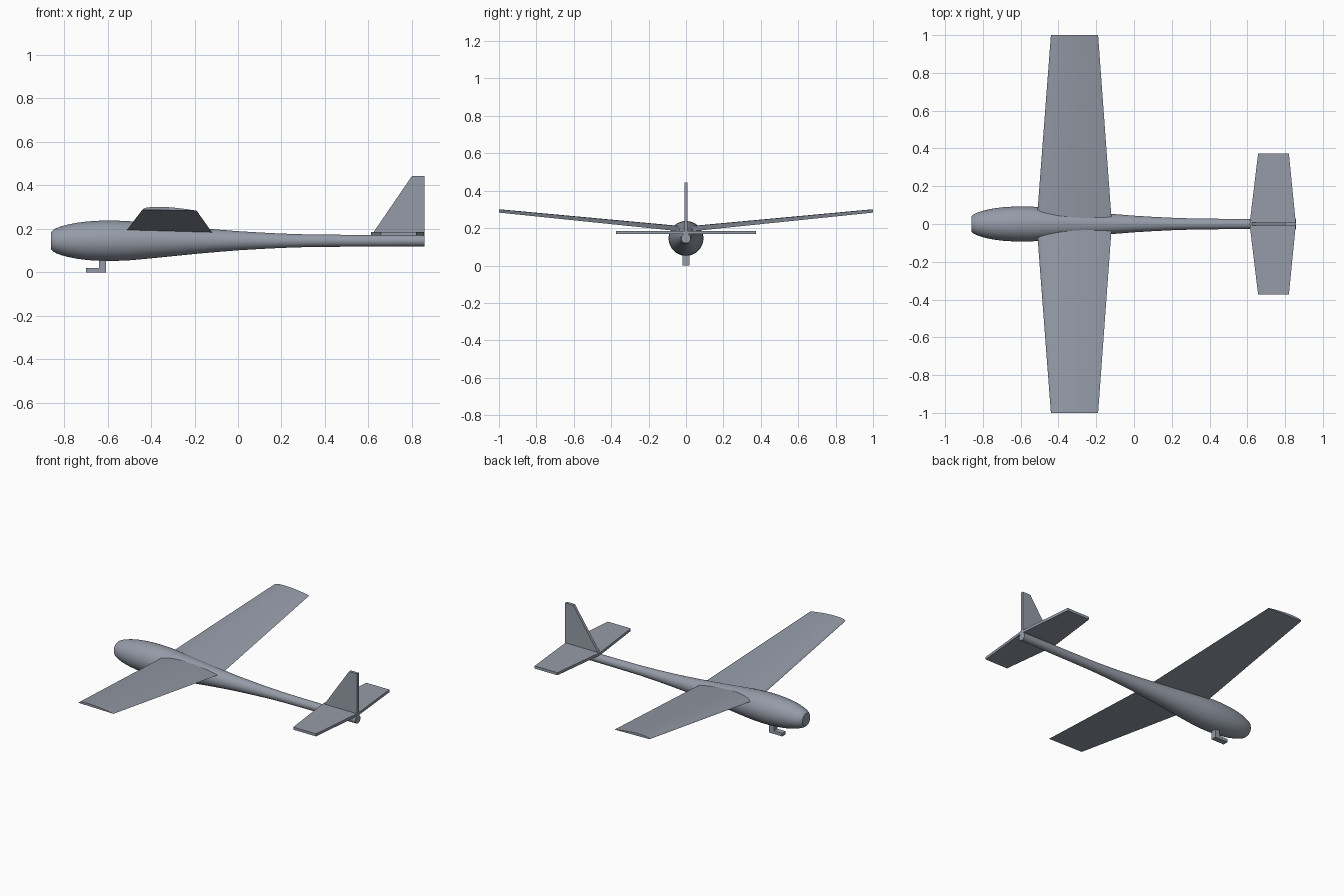
import bpy, bmesh, math

if "Cube" in bpy.data.objects:
    bpy.data.objects.remove(bpy.data.objects["Cube"])

grey = bpy.data.materials.new("blue_grey")
grey.diffuse_color = (0.30, 0.33, 0.39, 1)
grey.use_nodes = True
grey.node_tree.nodes["Principled BSDF"].inputs["Base Color"].default_value = grey.diffuse_color


def loft(name, rings, smooth=False):
    """Join equal-length rings of points into a closed solid."""
    bm = bmesh.new()
    loops = [[bm.verts.new(p) for p in ring] for ring in rings]
    n = len(loops[0])
    for a, b in zip(loops, loops[1:]):
        for i in range(n):
            j = (i + 1) % n
            bm.faces.new((a[i], a[j], b[j], b[i]))
    bm.faces.new(loops[0])
    bm.faces.new(loops[-1])
    bmesh.ops.recalc_face_normals(bm, faces=bm.faces[:])
    me = bpy.data.meshes.new(name)
    bm.to_mesh(me)
    bm.free()
    me.materials.append(grey)
    ob = bpy.data.objects.new(name, me)
    bpy.context.collection.objects.link(ob)
    if smooth:
        bpy.ops.object.select_all(action='DESELECT')
        bpy.context.view_layer.objects.active = ob
        ob.select_set(True)
        bpy.ops.object.shade_smooth_by_angle(angle=math.radians(30))
    return ob


# Fuselage: round body tapering into a slim tail boom, with a flat nose
AXIS_Z = 0.145
profile = [(-0.86, 0.040), (-0.85, 0.050), (-0.835, 0.058), (-0.81, 0.067),
           (-0.78, 0.075), (-0.74, 0.083), (-0.69, 0.089), (-0.63, 0.0925),
           (-0.57, 0.093), (-0.5, 0.090), (-0.42, 0.083), (-0.34, 0.075),
           (-0.26, 0.067), (-0.18, 0.059), (-0.1, 0.052), (0.0, 0.044),
           (0.1, 0.038), (0.2, 0.033), (0.32, 0.029), (0.48, 0.0275),
           (0.66, 0.0265), (0.857, 0.0255)]
SIDES = 48
loft("fuselage", [[(x, r * math.cos(2 * math.pi * i / SIDES),
                    AXIS_Z + r * math.sin(2 * math.pi * i / SIDES))
                   for i in range(SIDES)] for x, r in profile], True)


# Wings: flat-bottomed curved section, tapered and raised towards the tips
def wing_section(y, front, back, z):
    chord = back - front
    pts = []
    for i in range(17):
        t = (i / 16) ** 1.4
        camber = 0.155 * math.sqrt(t) * (1 - t)
        pts.append((front + t * chord, y, z + chord * (0.018 * (1 - t) + camber)))
    for t in (0.75, 0.5, 0.25):
        pts.append((front + t * chord, y, z + chord * 0.018 * (1 - t)))
    return pts


for side, label in ((-1, "right"), (1, "left")):
    loft(label + "_wing", [wing_section(0, -0.516, -0.117, 0.18),
                           wing_section(side, -0.44, -0.19, 0.283)], True)

# Tailplane: flat tapered plate
loft("tailplane", [[(f, y, 0.168), (b, y, 0.168), (b, y, 0.185), (f, y, 0.185)]
                   for y, f, b in ((-0.374, 0.657, 0.82), (0, 0.612, 0.857),
                                   (0.374, 0.657, 0.82))])

# Fin: swept upright plate
loft("fin", [[(0.612, y, 0.168), (0.857, y, 0.168), (0.857, y, 0.443), (0.80, y, 0.443)]
             for y in (-0.009, 0.009)])

# Tow hook: L-shaped bracket under the nose
loft("tow_hook", [[(-0.70, y, 0), (-0.607, y, 0), (-0.607, y, 0.07),
                   (-0.64, y, 0.07), (-0.64, y, 0.02), (-0.70, y, 0.02)]
                  for y in (-0.018, 0.018)])
